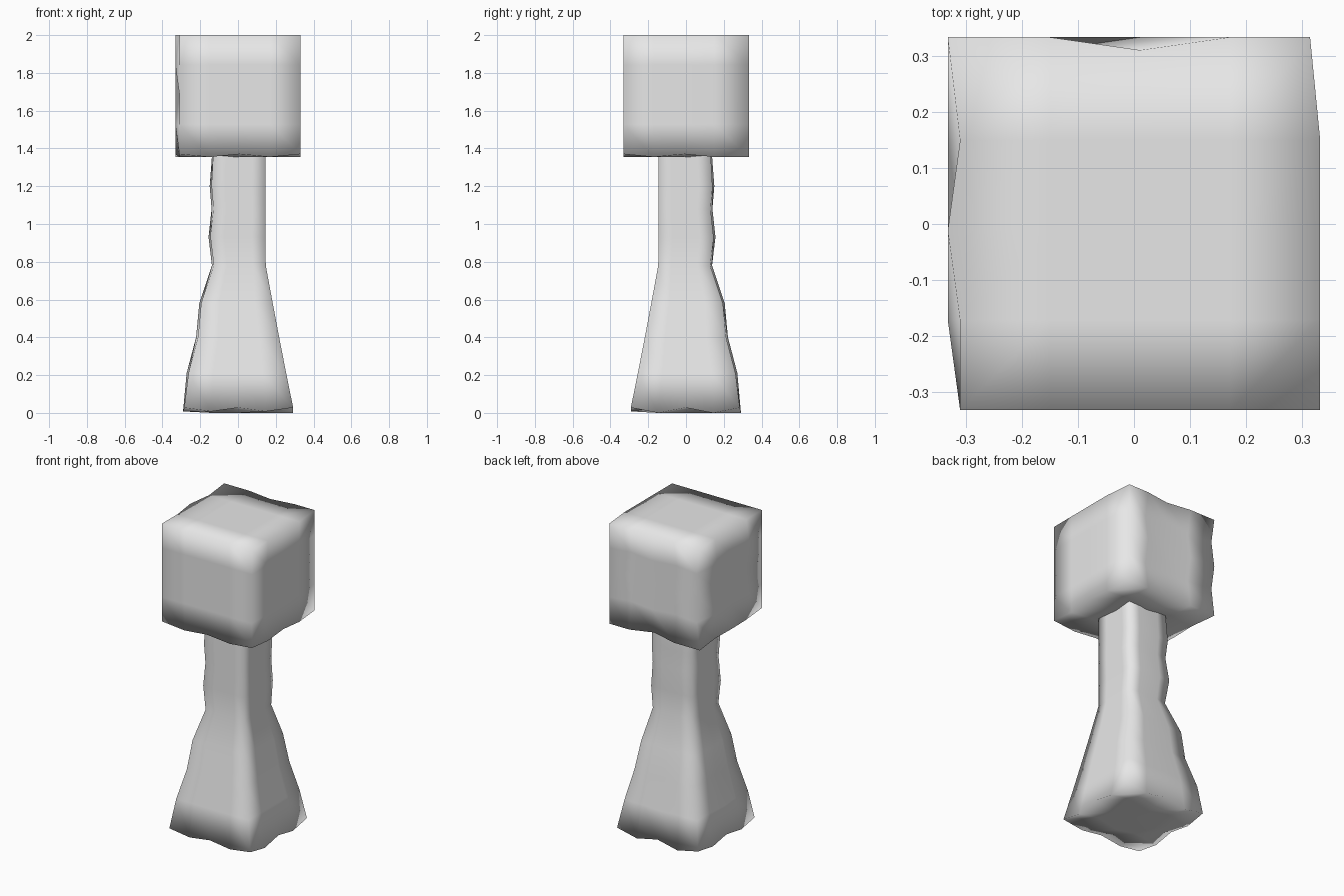
import bpy, bmesh
from mathutils import Vector

if "Cube" in bpy.data.objects:
    bpy.data.objects.remove(bpy.data.objects["Cube"])

grey = bpy.data.materials.new("stone_grey")
grey.diffuse_color = (0.8, 0.8, 0.8, 1)
grey.use_nodes = True
grey.node_tree.nodes["Principled BSDF"].inputs["Base Color"].default_value = grey.diffuse_color


def grid_box(name, counts, shape, open_top=False):
    """Box cut into a grid; shape(i, j, k) places each grid point."""
    bm = bmesh.new()
    bmesh.ops.create_cube(bm, size=1)
    for v in bm.verts:
        v.co = Vector([(c + 0.5) * n for c, n in zip(v.co, counts)])
    for axis, n in enumerate(counts):
        normal = Vector((0, 0, 0))
        normal[axis] = 1
        for step in range(1, n):
            bmesh.ops.bisect_plane(bm, geom=bm.verts[:] + bm.edges[:] + bm.faces[:],
                                   plane_co=normal * step, plane_no=normal)
    if open_top:
        top = [f for f in bm.faces if f.calc_center_median().z > counts[2] - 0.01]
        bmesh.ops.delete(bm, geom=top, context='FACES')
    for v in bm.verts:
        v.co = shape(*[round(c) for c in v.co])
    for f in bm.faces:
        f.smooth = True
    mesh = bpy.data.meshes.new(name)
    bm.to_mesh(mesh)
    bm.free()
    mesh.materials.append(grey)
    obj = bpy.data.objects.new(name, mesh)
    bpy.context.collection.objects.link(obj)
    return obj


def lerp(a, b, t):
    return a + (b - a) * t


# Square block on top, with chipped left, back and underside
def head_shape(i, j, k):
    x = lerp(-0.31, 0.332, i / 4)
    y = lerp(-0.332, 0.31, j / 4)
    z = lerp(1.37, 2.0, k / 4)
    if i == 0 and (j + k) % 2 == 0 and j > 0:
        x -= 0.022
    if j == 4 and ((i + k) % 2 == 1 or i in (0, 4)):
        y += 0.023
    if k == 0 and ((i + j) % 2 == 1 or (i in (0, 4) and j == 4)):
        z -= 0.015
    if i == 4 and j == 4:
        x -= 0.018
    return x, y, z


# Shaft with flared foot: height, smooth-side half width, rough-side half width
RINGS = [(0.028, 0.292, 0.285), (0.21, 0.255, 0.262), (0.40, 0.218, 0.212),
         (0.58, 0.184, 0.195), (0.78, 0.147, 0.128), (0.93, 0.146, 0.146),
         (1.08, 0.146, 0.13), (1.20, 0.146, 0.14), (1.385, 0.146, 0.13)]


def column_shape(i, j, k):
    z, smooth, rough = RINGS[k]
    x = lerp(-rough, smooth, i / 4)
    y = lerp(-smooth, rough, j / 4)
    chip = 0.01 if 0 < k < 8 else 0.006
    if i == 0 and 0 < j < 4 and (j + k) % 2:
        x -= chip
    if j == 4 and 0 < i < 4 and (i + k) % 2:
        y += chip
    if k == 0 and (i + j) % 2:
        z = 0.008 if j == 0 or i == 0 else 0.0
    return x, y, z


grid_box("head_block", (4, 4, 4), head_shape)
grid_box("flared_column", (4, 4, 8), column_shape, open_top=True)
